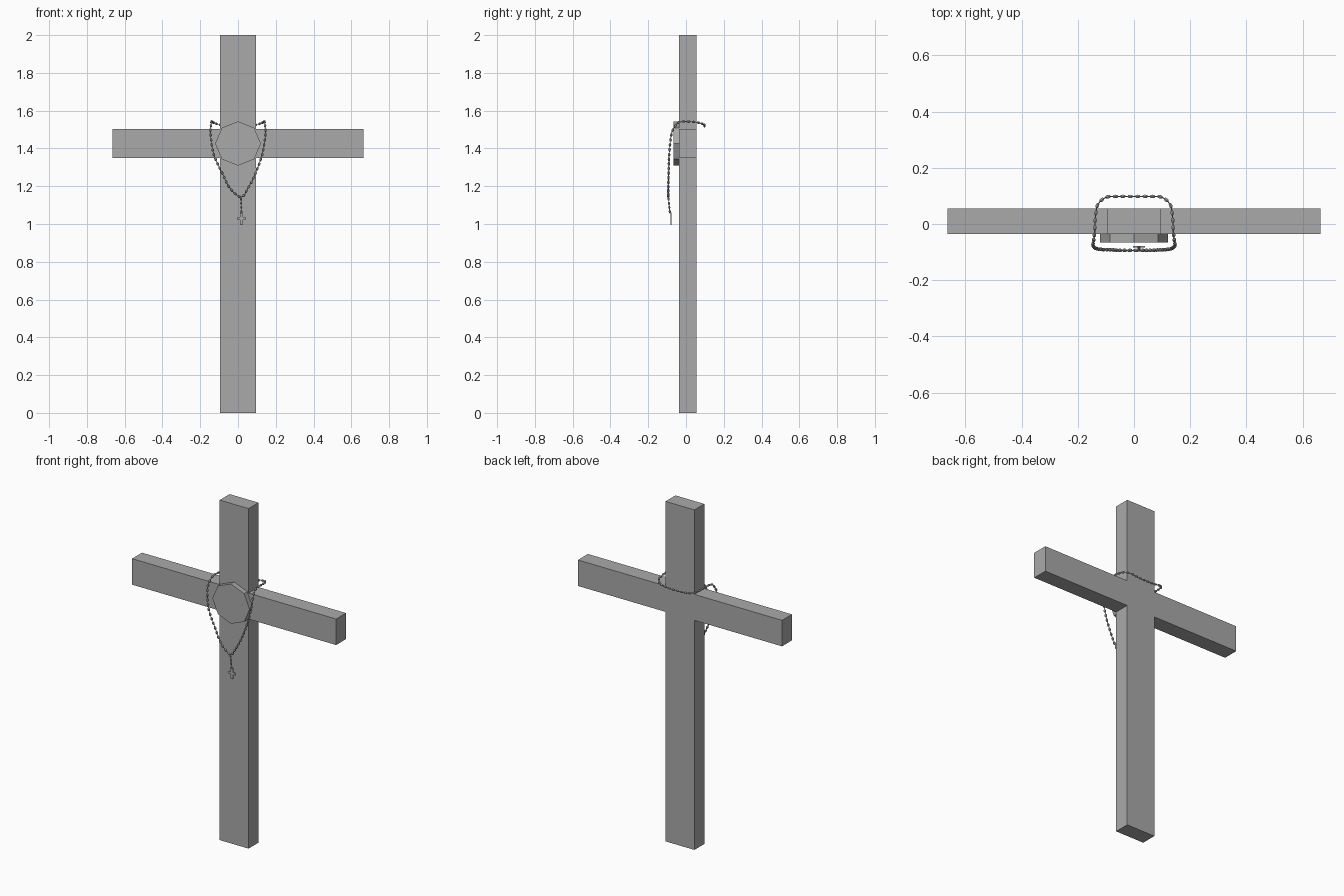
import bpy, bmesh, math
from mathutils import Vector, Matrix

if "Cube" in bpy.data.objects:
    bpy.data.objects.remove(bpy.data.objects["Cube"])


def material(name, v):
    m = bpy.data.materials.new(name)
    m.diffuse_color = (v, v, v, 1)
    m.use_nodes = True
    m.node_tree.nodes["Principled BSDF"].inputs["Base Color"].default_value = m.diffuse_color
    return m


GREY = material("plain grey", 0.4)


def finish(name, bm, mat=GREY):
    bmesh.ops.recalc_face_normals(bm, faces=bm.faces)
    me = bpy.data.meshes.new(name)
    bm.to_mesh(me)
    bm.free()
    me.materials.append(mat)
    ob = bpy.data.objects.new(name, me)
    bpy.context.collection.objects.link(ob)
    return ob


def prism(name, outline, y0, y1):
    """Extrude an x-z outline from y0 to y1."""
    bm = bmesh.new()
    f = bm.faces.new([bm.verts.new((x, y0, z)) for x, z in outline])
    r = bmesh.ops.extrude_face_region(bm, geom=[f])
    bmesh.ops.translate(bm, vec=(0, y1 - y0, 0),
                        verts=[v for v in r["geom"] if isinstance(v, bmesh.types.BMVert)])
    return finish(name, bm)


def cross_outline(cx, half, arm, z0, zlo, zhi, z1):
    right = [(half, z0), (half, zlo), (arm, zlo), (arm, zhi), (half, zhi), (half, z1)]
    return [(cx + x, z) for x, z in right] + [(cx - x, z) for x, z in reversed(right)]


# Large cross and the octagonal plaque on its front
prism("cross", cross_outline(0, 0.094, 0.664, 0, 1.35, 1.503, 2), -0.036, 0.056)
octagon = [(0.121 * math.sin(i * math.pi / 4), 1.426 + 0.117 * math.cos(i * math.pi / 4))
           for i in range(8)]
prism("octagon_plaque", octagon, -0.065, -0.036)

# Bead loop path: right half from the back centre to the front bottom
half = [(0, .098, 1.518), (.06, .098, 1.52), (.10, .095, 1.527), (.128, .07, 1.536),
        (.137, .03, 1.541), (.14, -.03, 1.541), (.144, -.06, 1.515), (.145, -.078, 1.47),
        (.128, -.089, 1.368), (.09, -.092, 1.262), (.053, -.094, 1.19), (.016, -.094, 1.143)]
right = [Vector(p) for p in half]
left = [Vector((-p[0] + (0.01 if p[2] < 1.3 else 0), p[1], p[2])) for p in half[1:-1]]
ring = right + left[::-1]


def smooth_ring(pts, n=8):
    out = []
    for i in range(len(pts)):
        a, b, c, d = (pts[(i + k - 1) % len(pts)] for k in range(4))
        for s in range(n):
            t = s / n
            out.append(0.5 * (2 * b + (c - a) * t + (2 * a - 5 * b + 4 * c - d) * t * t
                              + (3 * b - a - 3 * c + d) * t ** 3))
    return out + [pts[0].copy()]


def resample(path, count):
    """Evenly spaced points and directions along a polyline."""
    lengths = [(b - a).length for a, b in zip(path, path[1:])]
    step, out, run, i = sum(lengths) / count, [], 0, 0
    for k in range(count):
        target = (k + 0.5) * step
        while run + lengths[i] < target:
            run += lengths[i]
            i += 1
        d = path[i + 1] - path[i]
        out.append((path[i] + d * ((target - run) / lengths[i]), d.normalized()))
    return out


def beads(name, places, length, radius):
    bm = bmesh.new()
    for p, d in places:
        m = (Matrix.Translation(p) @ d.to_track_quat('Z', 'Y').to_matrix().to_4x4()
             @ Matrix.Diagonal((radius, radius, length / 2, 1)))
        bmesh.ops.create_uvsphere(bm, u_segments=6, v_segments=4, radius=1, matrix=m)
    return finish(name, bm)


def cord(name, path, radius=0.002):
    bm = bmesh.new()
    for a, b in zip(path, path[1:]):
        d = b - a
        m = Matrix.Translation((a + b) / 2) @ d.to_track_quat('Z', 'Y').to_matrix().to_4x4()
        bmesh.ops.create_cone(bm, cap_ends=False, segments=4, radius1=radius,
                              radius2=radius, depth=d.length, matrix=m)
    return finish(name, bm)


loop = smooth_ring(ring)
cord("loop_cord", loop[::2])
beads("loop_beads", resample(loop, 53), 0.021, 0.0072)

# Hanging strand with its small cross
strand = [Vector((.016, -.094, 1.143)), Vector((.018, -.085, 1.055))]
cord("pendant_cord", strand)
beads("pendant_beads", resample(strand, 4), 0.018, 0.006)
pendant = prism("pendant_cross", cross_outline(0.018, 0.0075, 0.021, 0.995, 1.022, 1.037, 1.06),
                -0.083, -0.078)
